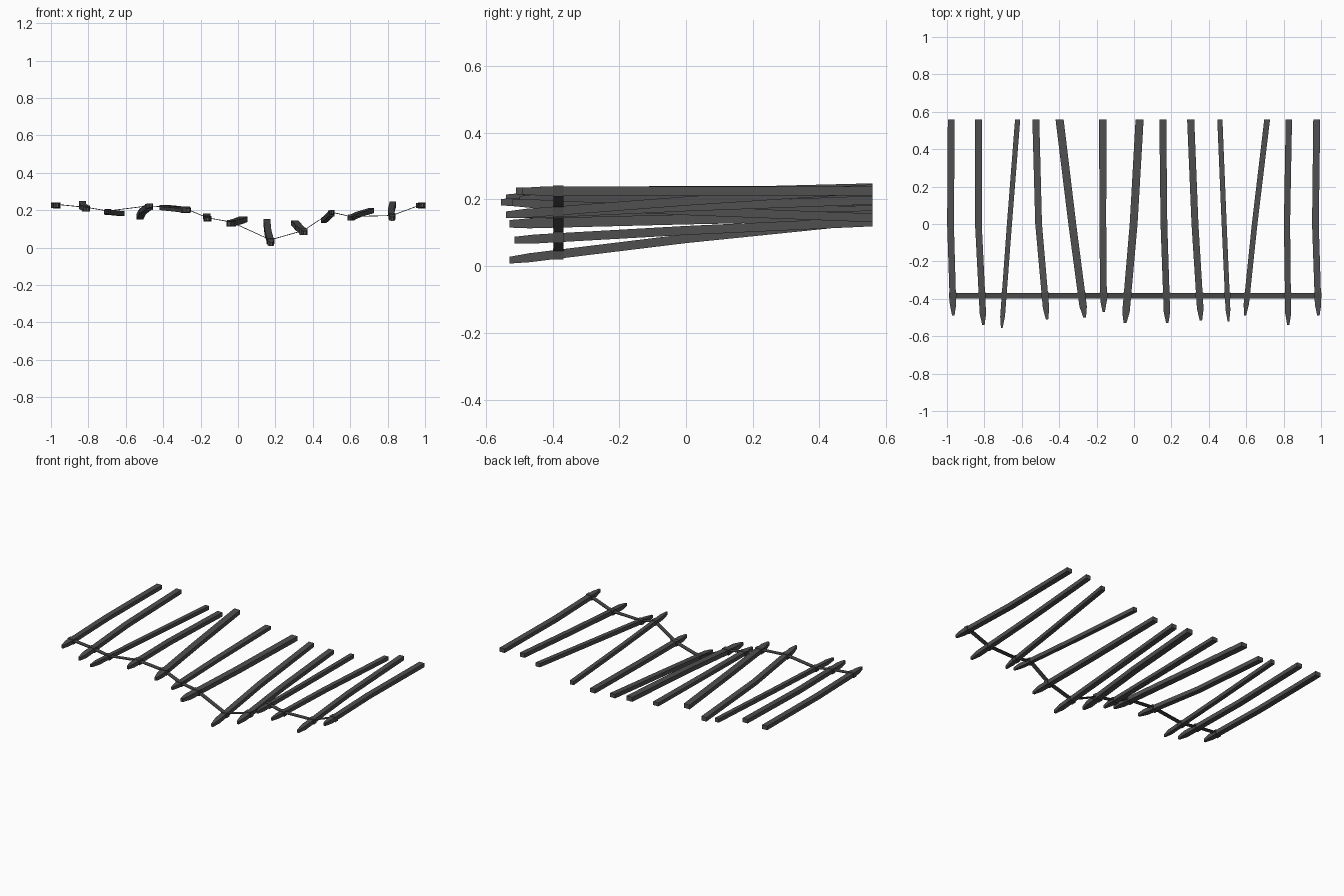
import bpy, bmesh

if "Cube" in bpy.data.objects:
    bpy.data.objects.remove(bpy.data.objects["Cube"])

wood = bpy.data.materials.new("charcoal wood")
wood.diffuse_color = (0.08, 0.08, 0.08, 1)
wood.use_nodes = True
wood.node_tree.nodes["Principled BSDF"].inputs["Base Color"].default_value = wood.diffuse_color
cord_mat = bpy.data.materials.new("dark cord")
cord_mat.diffuse_color = (0.065, 0.065, 0.065, 1)
cord_mat.use_nodes = True
cord_mat.node_tree.nodes["Principled BSDF"].inputs["Base Color"].default_value = cord_mat.diffuse_color

BACK_Y, CORD_Y, TIP_LEN = 0.56, -0.383, 0.06

# tip x, tip y, tip z, mid x, back x, back z, width, thickness
STAKES = [
    (-.966, -.49, .225, -.981, -.977, .228, .036, .027),
    (-.805, -.54, .205, -.832, -.832, .235, .036, .027),
    (-.707, -.555, .192, -.666, -.622, .182, .027, .026),
    (-.465, -.51, .226, -.510, -.525, .165, .036, .027),
    (-.264, -.50, .200, -.330, -.398, .215, .042, .028),
    (-.162, -.47, .152, -.167, -.167, .170, .037, .024),
    (-.048, -.53, .127, -.002, .030, .152, .042, .030),
    (.178, -.53, .018, .160, .154, .140, .036, .027),
    (.358, -.515, .078, .326, .303, .133, .037, .027),
    (.505, -.52, .190, .482, .459, .145, .027, .026),
    (.594, -.49, .155, .645, .712, .198, .030, .026),
    (.825, -.54, .154, .818, .828, .232, .033, .027),
    (.986, -.49, .225, .970, .977, .225, .036, .027),
]


def lerp(a, b, t):
    return a + (b - a) * t


def add_object(name, bm, mat):
    bmesh.ops.recalc_face_normals(bm, faces=bm.faces)
    me = bpy.data.meshes.new(name)
    bm.to_mesh(me)
    bm.free()
    me.materials.append(mat)
    ob = bpy.data.objects.new(name, me)
    bpy.context.collection.objects.link(ob)
    return ob


def loft(bm, sections):
    """Skin rectangles (x, y, z, width, height) set along y."""
    rings = []
    for x, y, z, w, h in sections:
        rings.append([bm.verts.new((x + sx * w / 2, y, z + sz * h / 2))
                      for sx, sz in ((-1, -1), (1, -1), (1, 1), (-1, 1))])
    for a, b in zip(rings, rings[1:]):
        for i in range(4):
            j = (i + 1) % 4
            bm.faces.new((a[i], a[j], b[j], b[i]))
    bm.faces.new(rings[0])
    bm.faces.new(rings[-1])


cord_points = []
wraps = bmesh.new()
for n, (tx, ty, tz, mx, bx, bz, w, h) in enumerate(STAKES):
    # bent stake with a sharpened front tip
    mz = lerp(tz, bz, 0.53)

    def at(y):
        t = (y - ty) / -ty
        return lerp(tx, mx, t), lerp(tz, mz, t)

    sx, sz = at(ty + TIP_LEN)
    bm = bmesh.new()
    loft(bm, [(tx, ty, tz, w * .35, h * .75), (sx, ty + TIP_LEN, sz, w * .95, h),
              (mx, 0, mz, w, h), (bx, BACK_Y, bz, w * 1.03, h)])
    add_object(f"stake_{n + 1}", bm, wood)

    # thin cord band round the stake
    cx, cz = at(CORD_Y)
    cord_points.append((cx, cz + 0.006))
    loft(wraps, [(cx, CORD_Y + s * .016, cz, w + .006, h + .006) for s in (-1, 1)])
add_object("cord_wraps", wraps, cord_mat)

# flat cord strung from stake to stake
bm = bmesh.new()
rings = [[bm.verts.new((x, CORD_Y + dy, z + dz))
          for dy, dz in ((-.015, -.002), (.015, -.002), (.015, .002), (-.015, .002))]
         for x, z in cord_points]
for a, b in zip(rings, rings[1:]):
    for i in range(4):
        j = (i + 1) % 4
        bm.faces.new((a[i], a[j], b[j], b[i]))
bm.faces.new(rings[0])
bm.faces.new(rings[-1])
add_object("cord", bm, cord_mat)
